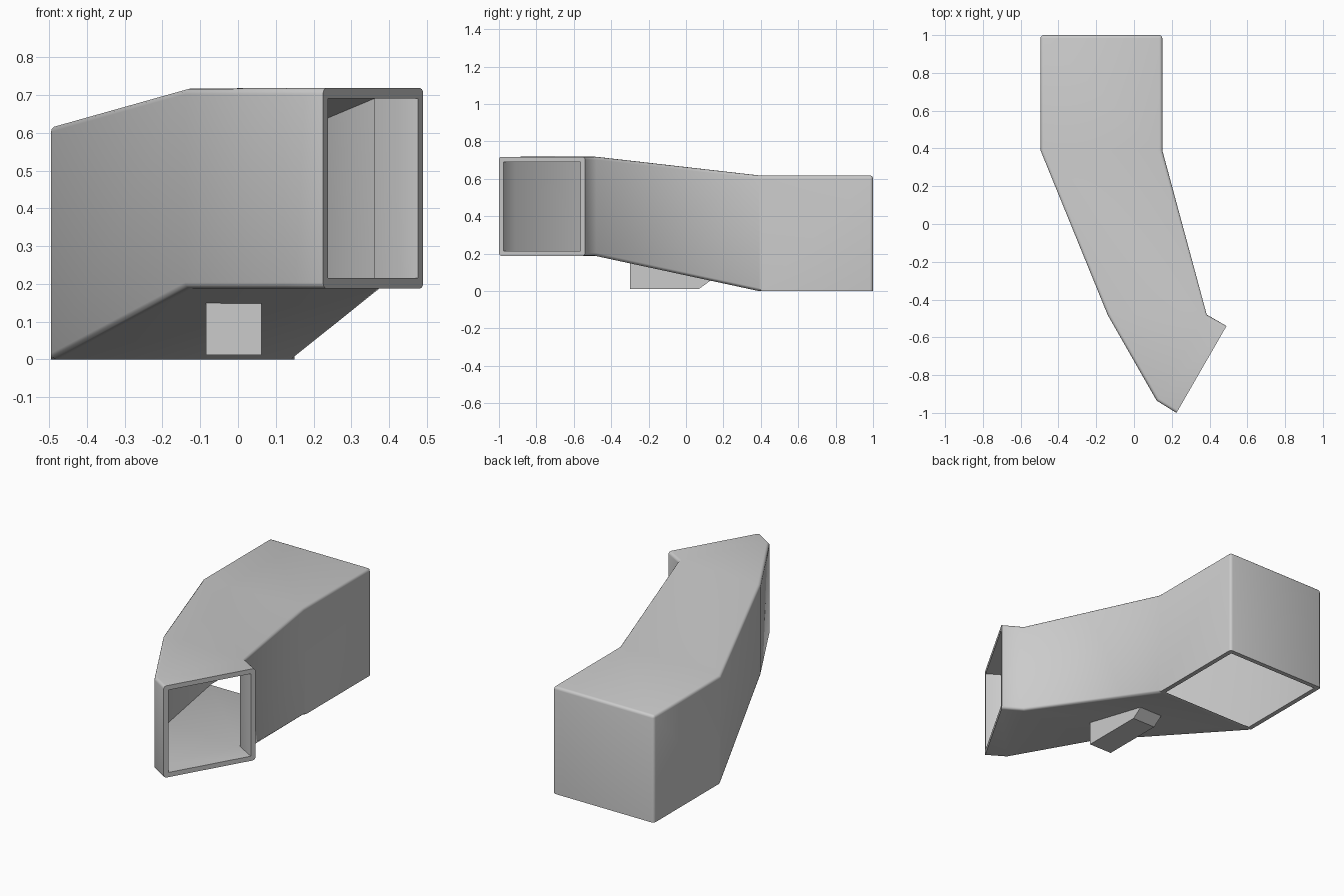
import bpy, bmesh
from mathutils import Vector

if "Cube" in bpy.data.objects:
    bpy.data.objects.remove(bpy.data.objects["Cube"])

T = 0.027  # wall thickness

# Plan outline of the duct, counter-clockwise from the back left corner
PLAN = [Vector(p) for p in [(-.495, 1), (-.495, .39), (-.14, -.48), (.12, -.935), (.225, -1),
                            (.49, -.54), (.385, -.48), (.15, .39), (.15, 1)]]
CELLS = [(0, 1, 7, 8), (1, 2, 6, 7), (2, 3, 6), (3, 4, 5, 6)]
MOUTH = 4   # outline edge 4-5 is the open mouth
N = len(PLAN)


def rise(y):
    return min(max((.39 - y) / .87, 0), 1)


def inset(i):
    """Move an outline corner inward by the wall thickness (mouth edge stays put)."""
    d1 = (PLAN[i] - PLAN[i - 1]).normalized()
    d2 = (PLAN[(i + 1) % N] - PLAN[i]).normalized()
    n1, n2 = Vector((-d1.y, d1.x)), Vector((-d2.y, d2.x))
    a = 0 if (i - 1) % N == MOUTH else T
    b = 0 if i == MOUTH else T
    det = n1.x * n2.y - n1.y * n2.x
    if abs(det) < 1e-4:
        return PLAN[i] + n1 * T
    return PLAN[i] + Vector(((a * n2.y - b * n1.y) / det, (b * n1.x - a * n2.x) / det))


def finish(bm, name):
    bmesh.ops.recalc_face_normals(bm, faces=bm.faces)
    me = bpy.data.meshes.new(name)
    bm.to_mesh(me)
    bm.free()
    ob = bpy.data.objects.new(name, me)
    bpy.context.collection.objects.link(ob)
    return ob


# Hollow duct: outer and inner shells joined at the mouth and the floor opening
bm = bmesh.new()
inner_plan = [inset(i) for i in range(N)]
for i in (1, 7):
    inner_plan[i].y = .39 + T
shells = []
for pts, t in ((PLAN, 0), (inner_plan, T)):
    low, high = [], []
    for i, p in enumerate(pts):
        r = rise(PLAN[i].y)
        floor_t = 0 if i in (0, 1, 7, 8) else t
        low.append(bm.verts.new((p.x, p.y, .188 * r + floor_t)))
        high.append(bm.verts.new((p.x, p.y, .618 + .1 * r - t)))
    for k, c in enumerate(CELLS):
        bm.faces.new([high[i] for i in c])
        if k:
            bm.faces.new([low[i] for i in c])
    for i in range(N):
        if i != MOUTH:
            j = (i + 1) % N
            bm.faces.new((low[i], low[j], high[j], high[i]))
    shells.append((low, high))
(ol, oh), (il, ih) = shells
mouth_out, mouth_in = [ol[4], ol[5], oh[5], oh[4]], [il[4], il[5], ih[5], ih[4]]
hole_out, hole_in = [ol[i] for i in CELLS[0]], [il[i] for i in CELLS[0]]
for o, n in ((mouth_out, mouth_in), (hole_out, hole_in)):
    for i in range(4):
        j = (i + 1) % 4
        bm.faces.new((o[i], o[j], n[j], n[i]))
bmesh.ops.recalc_face_normals(bm, faces=bm.faces)

# Rounded outer edges
pairs = [(oh[i], oh[(i + 1) % N]) for i in range(N) if i != MOUTH]
pairs += [(ol[i], ol[i + 1]) for i in (1, 2, 3, 5, 6)]
pairs += [(ol[0], oh[0]), (ol[8], oh[8])]
edges = [bm.edges.get(p) for p in pairs]
bmesh.ops.bevel(bm, geom=edges, offset=.016, offset_type='OFFSET', segments=3,
                profile=.5, affect='EDGES', clamp_overlap=True)
duct = finish(bm, "duct_shell")

# Small support block under the sloping floor
bm = bmesh.new()
profile = [(-.3, .012), (.07, .012), (.13, .055), (.13, .067), (-.3, .16)]
face = bm.faces.new([bm.verts.new((-.085, y, z)) for y, z in profile])
ext = bmesh.ops.extrude_face_region(bm, geom=[face])
bmesh.ops.translate(bm, vec=(.147, 0, 0),
                    verts=[v for v in ext["geom"] if isinstance(v, bmesh.types.BMVert)])
finish(bm, "support_block")

# Smooth shading on the duct, keeping the rims sharp
bpy.ops.object.select_all(action='DESELECT')
duct.select_set(True)
bpy.context.view_layer.objects.active = duct
bpy.ops.object.shade_smooth_by_angle(angle=.85)
